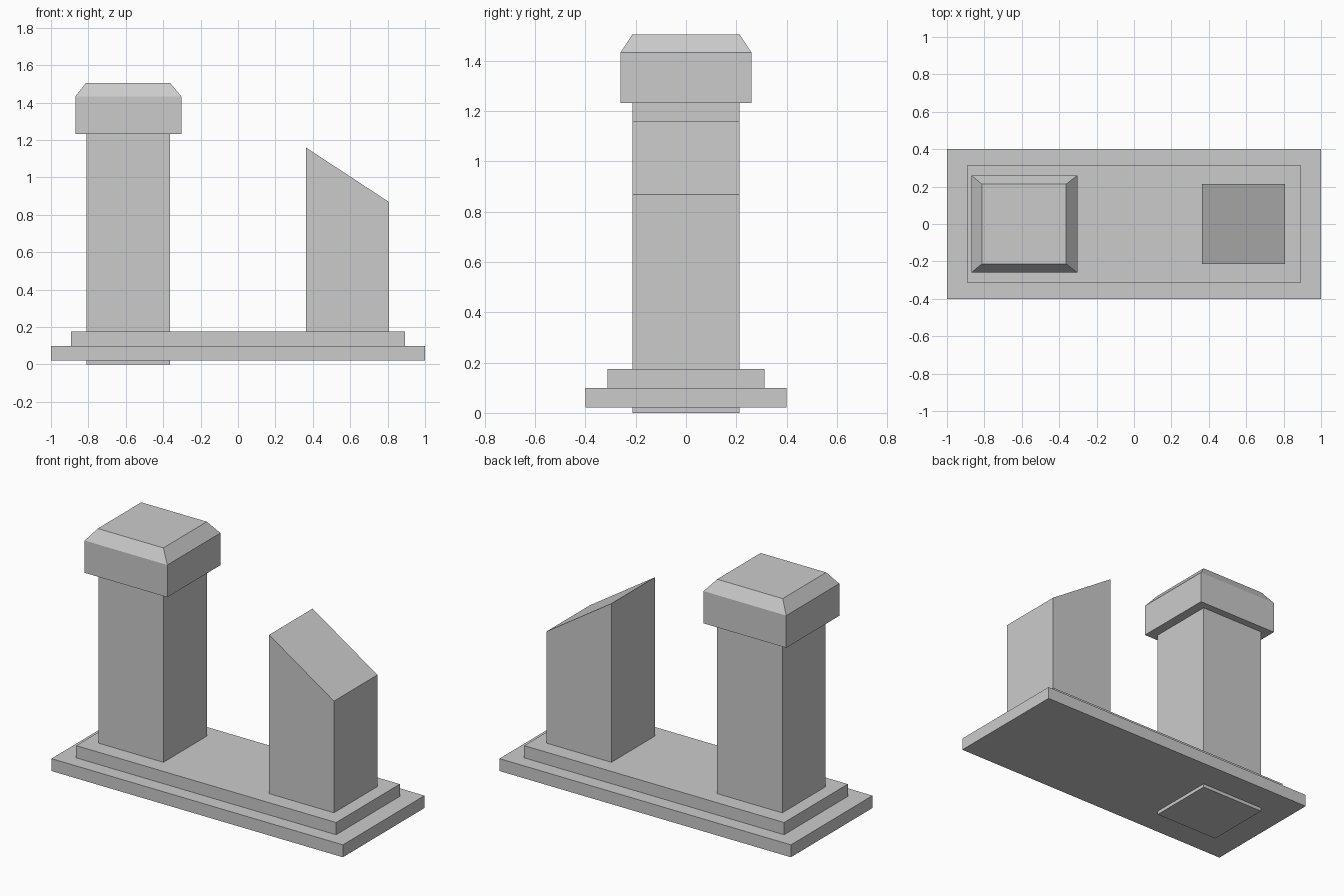
import bpy, bmesh

if "Cube" in bpy.data.objects:
    bpy.data.objects.remove(bpy.data.objects["Cube"])


def block(name, x0, x1, half_y, z0, z1):
    """Axis-aligned box, symmetric in y, given by its extents."""
    bm = bmesh.new()
    bmesh.ops.create_cube(bm, size=1)
    for v in bm.verts:
        v.co.x = x0 if v.co.x < 0 else x1
        v.co.y = half_y if v.co.y > 0 else -half_y
        v.co.z = z0 if v.co.z < 0 else z1
    mesh = bpy.data.meshes.new(name)
    bm.to_mesh(mesh)
    bm.free()
    obj = bpy.data.objects.new(name, mesh)
    bpy.context.collection.objects.link(obj)
    return obj


# Stepped base
block("base_lower_step", -1.0, 1.0, 0.40, 0.022, 0.099)
block("base_upper_step", -0.892, 0.892, 0.312, 0.099, 0.175)

# Whole pillar, its foot pokes slightly through the base
block("tall_pillar", -0.81, -0.363, 0.213, 0.0, 1.233)

# Pillar cap with a sloped upper rim
block("cap_block", -0.87, -0.303, 0.26, 1.233, 1.433)
rim = block("cap_slope", -0.87, -0.303, 0.26, 1.433, 1.505)
for v in rim.data.vertices:
    if v.co.z > 1.45:
        v.co.x = -0.813 if v.co.x < -0.5 else -0.363
        v.co.y = 0.213 if v.co.y > 0 else -0.213

# Broken pillar with a slanted top
broken = block("broken_pillar", 0.363, 0.808, 0.213, 0.175, 1.16)
for v in broken.data.vertices:
    if v.co.z > 1 and v.co.x > 0.6:
        v.co.z = 0.868
